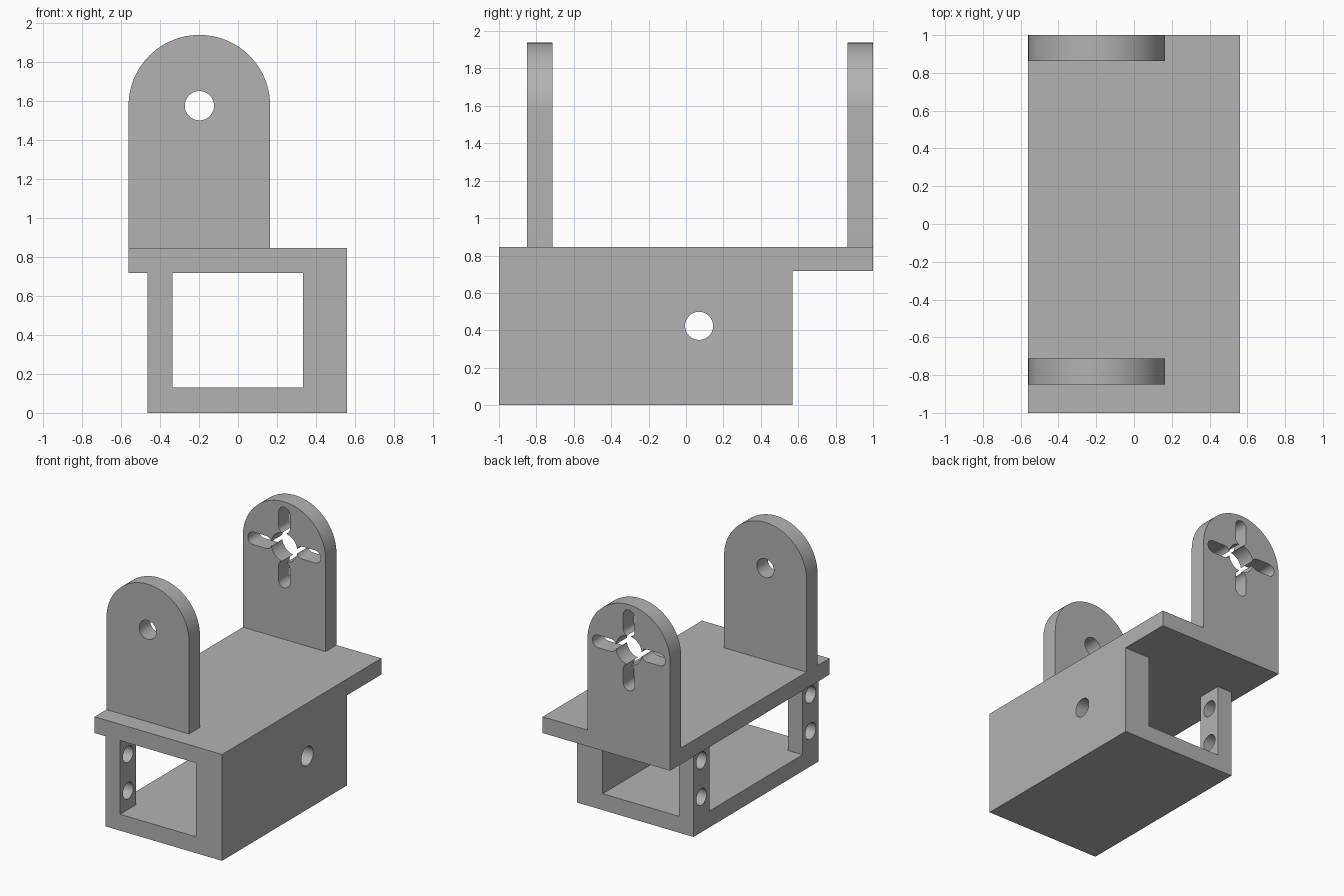
import bpy, math
from mathutils import Matrix

cube = bpy.data.objects.get("Cube")
if cube:
    bpy.data.objects.remove(cube, do_unlink=True)

grey = bpy.data.materials.new("plain_grey")
grey.use_nodes = True
GREY = (0.45, 0.45, 0.45, 1)
grey.diffuse_color = GREY
grey.node_tree.nodes["Principled BSDF"].inputs["Base Color"].default_value = GREY


def prism(name, points, y0, y1):
    """Extrude an x-z outline along y."""
    n = len(points)
    verts = [(x, y, z) for y in (y0, y1) for x, z in points]
    faces = [list(range(n)), list(range(2 * n - 1, n - 1, -1))]
    faces += [[i, i + n, (i + 1) % n + n, (i + 1) % n] for i in range(n)]
    mesh = bpy.data.meshes.new(name)
    mesh.from_pydata(verts, [], faces)
    mesh.materials.append(grey)
    obj = bpy.data.objects.new(name, mesh)
    bpy.context.collection.objects.link(obj)
    return obj


def box(name, x0, x1, y0, y1, z0, z1):
    return prism(name, [(x0, z0), (x1, z0), (x1, z1), (x0, z1)], y0, y1)


def arc(cx, cz, r, start, end, steps):
    angles = [math.radians(start + (end - start) * i / steps) for i in range(steps + 1)]
    return [(cx + r * math.cos(a), cz + r * math.sin(a)) for a in angles]


def circle(cx, cz, r):
    return arc(cx, cz, r, 0, 360, 48)[:-1]


def combine(target, tool, operation):
    """Apply a boolean and remove the tool."""
    mod = target.modifiers.new(operation.title(), "BOOLEAN")
    mod.operation, mod.solver, mod.object = operation, "EXACT", tool
    bpy.ops.object.select_all(action="DESELECT")
    bpy.context.view_layer.objects.active = target
    target.select_set(True)
    bpy.ops.object.modifier_apply(modifier=mod.name)
    bpy.data.objects.remove(tool, do_unlink=True)


def side_hole(target, y, z, r, x0, x1):
    """Drill a round hole along x."""
    drill = prism("drill", circle(-y, z, r), x0, x1)
    drill.data.transform(Matrix(((0, 1, 0, 0), (-1, 0, 0, 0), (0, 0, 1, 0), (0, 0, 0, 1))))
    combine(target, drill, "DIFFERENCE")


# Main dimensions
FRONT, BOX_BACK, BACK = -1, 0.57, 1
FLOOR, CEILING, DECK = 0.13, 0.716, 0.845
LUG_X, LUG_Z, LUG_R = -0.198, 1.575, 0.363

# Housing tube: open at the front and back, with a window between two posts
body = box("servo_bracket", -0.465, 0.56, FRONT, BOX_BACK, 0, DECK)
combine(body, box("cavity", -0.336, 0.333, -1.1, 0.7, FLOOR, CEILING), "DIFFERENCE")
combine(body, box("window", -0.6, -0.2, FRONT + 0.2, BOX_BACK - 0.2, FLOOR, CEILING), "DIFFERENCE")

# Cable hole in the thick wall, screw holes in the posts
side_hole(body, 0.07, 0.424, 0.075, 0.2, 0.7)
for y in (FRONT + 0.1, BOX_BACK - 0.1):
    for z in (0.28, 0.57):
        side_hole(body, y, z, 0.065, -0.6, -0.2)

# Deck
combine(body, box("deck", -0.561, 0.56, FRONT, BACK, CEILING, DECK), "UNION")

# Upright lugs with rounded tops
outline = [(LUG_X - LUG_R, CEILING), (LUG_X + LUG_R, CEILING)]
outline += arc(LUG_X, LUG_Z, LUG_R, 0, 180, 48)
for name, y0, hole in (("front_lug", -0.85, 0.075), ("rear_lug", 0.863, 0.115)):
    y1 = y0 + 0.137
    lug = prism(name, outline, y0, y1)
    combine(lug, prism("bore", circle(LUG_X, LUG_Z, hole), y0 - 0.1, y1 + 0.1), "DIFFERENCE")
    if name == "rear_lug":
        # Cross of four rounded slots around the bore
        slot = arc(0.16, 0, 0.05, 90, 270, 16) + arc(0.27, 0, 0.05, -90, 90, 16)
        for k in range(4):
            c, s = round(math.cos(k * math.pi / 2)), round(math.sin(k * math.pi / 2))
            pts = [(LUG_X + c * u - s * v, LUG_Z + s * u + c * v) for u, v in slot]
            combine(lug, prism("slot", pts, y0 - 0.1, y1 + 0.1), "DIFFERENCE")
    combine(body, lug, "UNION")

# Smooth the curved walls, keep the edges crisp
bpy.context.view_layer.objects.active = body
body.select_set(True)
bpy.ops.object.shade_smooth_by_angle(angle=math.radians(30))
